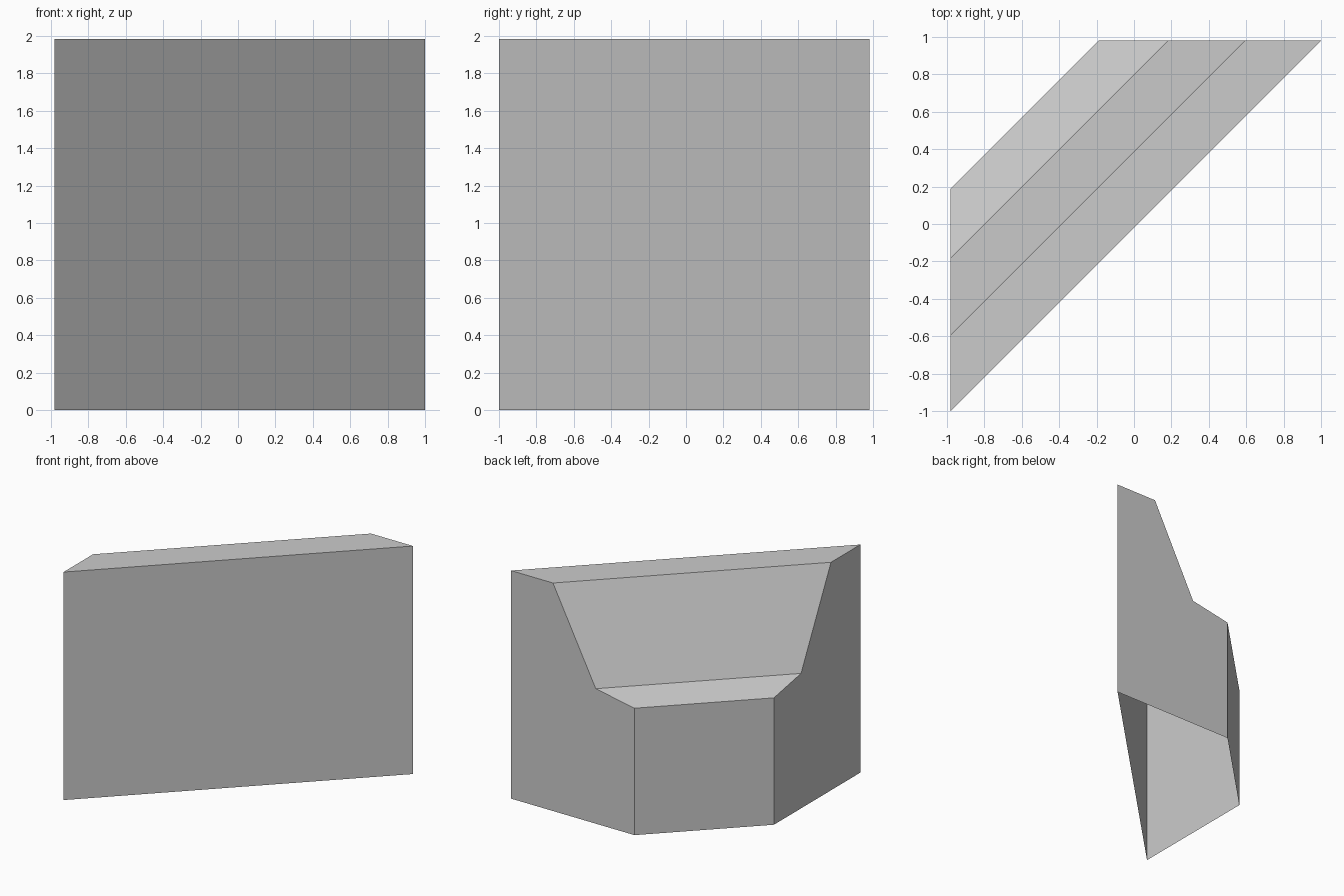
import bpy, bmesh
from mathutils import Vector

if "Cube" in bpy.data.objects:
    bpy.data.objects.remove(bpy.data.objects["Cube"])

W = 0.98                      # the two side walls lie at x = -W and y = W
# cabinet section: (diagonal depth y - x, height)
PROFILE = [(-0.02, 0), (-0.02, 1.985), (0.385, 1.985),
           (0.797, 1.175), (1.17, 1.105), (1.17, 0)]


def end_points(u, z):
    """Where the diagonal line at depth u meets the left and back walls."""
    return Vector((-W, u - W, z)), Vector((W - u, W, z))


def finish(bm, name):
    bmesh.ops.recalc_face_normals(bm, faces=bm.faces[:])
    mesh = bpy.data.meshes.new(name)
    bm.to_mesh(mesh)
    bm.free()
    obj = bpy.data.objects.new(name, mesh)
    bpy.context.collection.objects.link(obj)
    return obj


# Corner cabinet: profile swept along the diagonal, open underneath
bm = bmesh.new()
pairs = [[bm.verts.new(p) for p in end_points(u, z)] for u, z in PROFILE]
for (a, b), (c, d) in zip(pairs, pairs[1:]):
    bm.faces.new((a, b, d, c))
for side in (0, 1):
    bm.faces.new([p[side] for p in pairs])
# orient outward with a temporary floor
floor = bm.faces.new((*pairs[0], *reversed(pairs[-1])))
bmesh.ops.recalc_face_normals(bm, faces=bm.faces[:])
bmesh.ops.delete(bm, geom=[floor], context='FACES_ONLY')
mesh = bpy.data.meshes.new("corner_cabinet")
bm.to_mesh(mesh)
bm.free()
bpy.context.collection.objects.link(bpy.data.objects.new("corner_cabinet", mesh))

# Raised frame around the sloping panel
bm = bmesh.new()
(a, b), (c, d) = (end_points(*PROFILE[i]) for i in (2, 3))
panel = bm.faces.new([bm.verts.new(p) for p in (a, b, d, c)])
panel.normal_update()
if panel.normal.z < 0:
    panel.normal_flip()
normal = panel.normal.copy()
bmesh.ops.inset_region(bm, faces=[panel], thickness=0.035, use_even_offset=True)
bmesh.ops.delete(bm, geom=[panel], context='FACES')
raised = bmesh.ops.extrude_face_region(bm, geom=bm.faces[:])["geom"]
bmesh.ops.translate(bm, vec=normal * 0.03,
                    verts=[g for g in raised if isinstance(g, bmesh.types.BMVert)])
finish(bm, "panel_frame")
